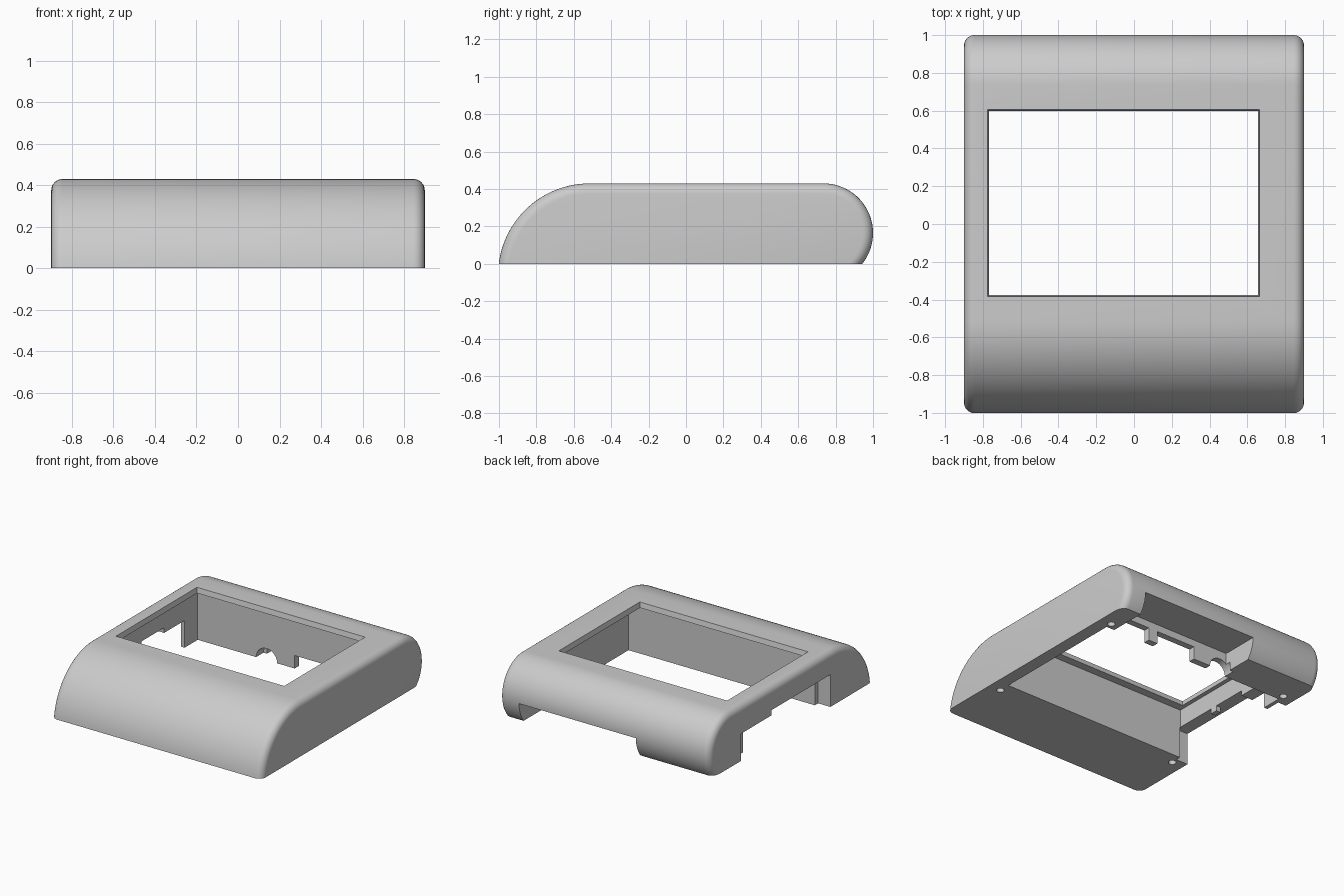
import bpy, bmesh, math
from mathutils import Matrix, Vector

cube = bpy.data.objects.get("Cube")
if cube:
    bpy.data.objects.remove(cube, do_unlink=True)

grey = bpy.data.materials.new("plain_grey")
grey.use_nodes = True
grey.diffuse_color = (0.6, 0.6, 0.6, 1)
grey.node_tree.nodes["Principled BSDF"].inputs["Base Color"].default_value = (0.6, 0.6, 0.6, 1)


def to_object(bm, name):
    bmesh.ops.recalc_face_normals(bm, faces=bm.faces)
    mesh = bpy.data.meshes.new(name)
    bm.to_mesh(mesh)
    bm.free()
    mesh.materials.append(grey)
    obj = bpy.data.objects.new(name, mesh)
    bpy.context.collection.objects.link(obj)
    return obj


def arc(cy, cz, r, start, end, steps):
    angles = [math.radians(start + (end - start) * i / steps) for i in range(steps + 1)]
    return [(cy + r * math.cos(a), cz + r * math.sin(a)) for a in angles]


def cut(target, cutter):
    cutter.hide_render = True
    mod = target.modifiers.new("cut", 'BOOLEAN')
    mod.operation = 'DIFFERENCE'
    mod.solver = 'EXACT'
    mod.object = cutter
    bpy.context.view_layer.objects.active = target
    bpy.ops.object.modifier_apply(modifier=mod.name)
    bpy.data.objects.remove(cutter, do_unlink=True)


def cut_box(target, x, y, z, taper=0):
    bm = bmesh.new()
    bmesh.ops.create_cube(bm, size=1)
    for v in bm.verts:
        inset = taper if v.co.z < 0 else 0
        pick = [hi - inset if c > 0 else lo + inset
                for c, (lo, hi) in zip(v.co.xy, (x, y))]
        v.co = Vector((*pick, z[1] if v.co.z > 0 else z[0]))
    cut(target, to_object(bm, "box_cutter"))


def cut_cylinder(target, centre, radius, depth, along_y=False):
    bm = bmesh.new()
    rot = Matrix.Rotation(math.pi / 2, 4, 'X') if along_y else Matrix.Identity(4)
    bmesh.ops.create_cone(bm, cap_ends=True, segments=32, radius1=radius, radius2=radius,
                          depth=depth, matrix=Matrix.Translation(centre) @ rot)
    cut(target, to_object(bm, "round_cutter"))


# Shell: side profile swept across the width, with rounded end edges
profile = [(-1.005, -0.3)] + arc(-0.515, -0.06, 0.49, 180, 90, 28)
profile += arc(0.735, 0.165, 0.265, 90, -60, 32) + [(0.8675, -0.3)]
bm = bmesh.new()
side = bm.faces.new([bm.verts.new((-0.9, y, z)) for y, z in profile])
swept = bmesh.ops.extrude_face_region(bm, geom=[side])["geom"]
bmesh.ops.translate(bm, vec=(1.8, 0, 0), verts=[g for g in swept if isinstance(g, bmesh.types.BMVert)])
rims = [e for e in bm.edges if abs(e.verts[0].co.x - e.verts[1].co.x) < 0.01]
bmesh.ops.bevel(bm, geom=rims, offset=0.055, segments=6, profile=0.5, affect='EDGES')
shell = to_object(bm, "housing_shell")
cut_box(shell, (-2, 2), (-2, 2), (-1, 0))

# Inner cavity and the tapered display window
cut_box(shell, (-0.8, 0.8), (-0.44, 0.65), (-0.1, 0.39))
cut_box(shell, (-0.777, 0.667), (-0.387, 0.607), (0.37, 0.44), taper=0.014)

# Rear connector recess, leaving a thin inner wall with tabs
cut_box(shell, (-0.27, 0.73), (0.7, 1.2), (-0.1, 0.155))
for x in ((0.03, 0.37), (0.45, 0.73)):
    cut_box(shell, x, (0.6, 0.72), (-0.1, 0.1))
cut_cylinder(shell, (-0.21, 0.66, 0), 0.09, 0.16, along_y=True)

# Side opening with a stepped upper edge and a small inner post
cut_box(shell, (-1, -0.83), (-0.48, 0.61), (-0.1, 0.21))
cut_box(shell, (-0.85, -0.795), (-0.48, 0.49), (-0.1, 0.21))
for y in ((-0.48, -0.1), (-0.04, 0.24)):
    cut_box(shell, (-0.86, -0.795), y, (-0.1, 0.25))
cut_box(shell, (-1, -0.84), (-0.48, 0.24), (-0.1, 0.25))

# Screw holes in the underside
for x in (-0.8, 0.8):
    for y in (-0.53, 0.7):
        cut_cylinder(shell, (x, y, 0), 0.028, 0.24)

bpy.ops.object.select_all(action='DESELECT')
shell.select_set(True)
bpy.context.view_layer.objects.active = shell
bpy.ops.object.shade_smooth_by_angle(angle=math.radians(30))
